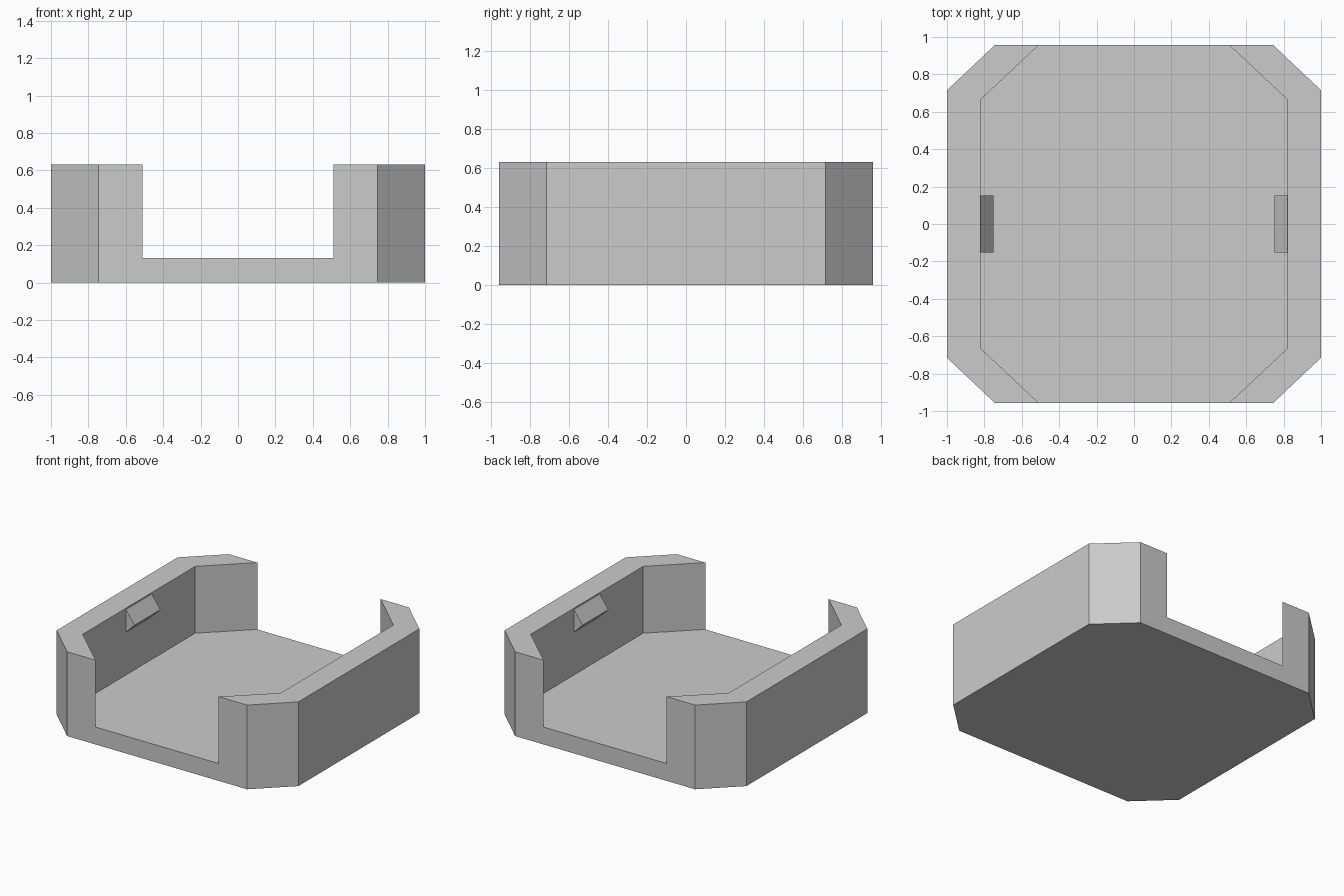
import bpy
import bmesh

cube = bpy.data.objects.get("Cube")
if cube:
    bpy.data.objects.remove(cube, do_unlink=True)

HALF_X, HALF_Y, HEIGHT = 1.0, 0.956, 0.63
FLOOR = 0.13
INNER_X, INNER_Y, GAP_X = 0.82, 0.665, 0.51

gray = bpy.data.materials.new("plain gray")
gray.use_nodes = True
color = (0.6, 0.6, 0.6, 1)
gray.diffuse_color = color
gray.node_tree.nodes["Principled BSDF"].inputs["Base Color"].default_value = color


def prism(name, points, offset):
    """Extrude a closed 3D outline along an offset."""
    bm = bmesh.new()
    face = bm.faces.new([bm.verts.new(p) for p in points])
    extruded = bmesh.ops.extrude_face_region(bm, geom=[face])["geom"]
    verts = [v for v in extruded if isinstance(v, bmesh.types.BMVert)]
    bmesh.ops.translate(bm, verts=verts, vec=offset)
    bmesh.ops.recalc_face_normals(bm, faces=bm.faces)
    mesh = bpy.data.meshes.new(name)
    bm.to_mesh(mesh)
    bm.free()
    mesh.materials.append(gray)
    obj = bpy.data.objects.new(name, mesh)
    bpy.context.collection.objects.link(obj)
    return obj


def octagon(wide_x, short_y, narrow_x, long_y, z):
    """Rectangle with chamfered corners."""
    quarter = [(wide_x, short_y), (narrow_x, long_y)]
    half = quarter + [(-x, y) for x, y in reversed(quarter)]
    return [(x, y, z) for x, y in half + [(-x, -y) for x, y in half]]


# Tray with chamfered outer corners
tray = prism("tray", octagon(HALF_X, 0.715, 0.745, HALF_Y, 0), (0, 0, HEIGHT))

# Inner pocket, its chamfers carried on past the open ends
extra = 0.1
slope = (INNER_X - GAP_X) / (HALF_Y - INNER_Y)
pocket = prism("pocket_cutter",
               octagon(INNER_X, INNER_Y, GAP_X - extra * slope, HALF_Y + extra, FLOOR),
               (0, 0, HEIGHT))
pocket.hide_render = True
cut = tray.modifiers.new("pocket", "BOOLEAN")
cut.operation = "DIFFERENCE"
cut.solver = "EXACT"
cut.object = pocket
bpy.context.view_layer.objects.active = tray
bpy.ops.object.modifier_apply(modifier=cut.name)
bpy.data.objects.remove(pocket, do_unlink=True)

# Wedge-shaped snap catches on the side walls
for name, side in (("left_catch", 1), ("right_catch", -1)):
    profile = [(INNER_X, 0.62), (INNER_X - 0.07, 0.52), (INNER_X, 0.45)]
    prism(name, [(side * x, -0.153, z) for x, z in profile], (0, 0.306, 0))
